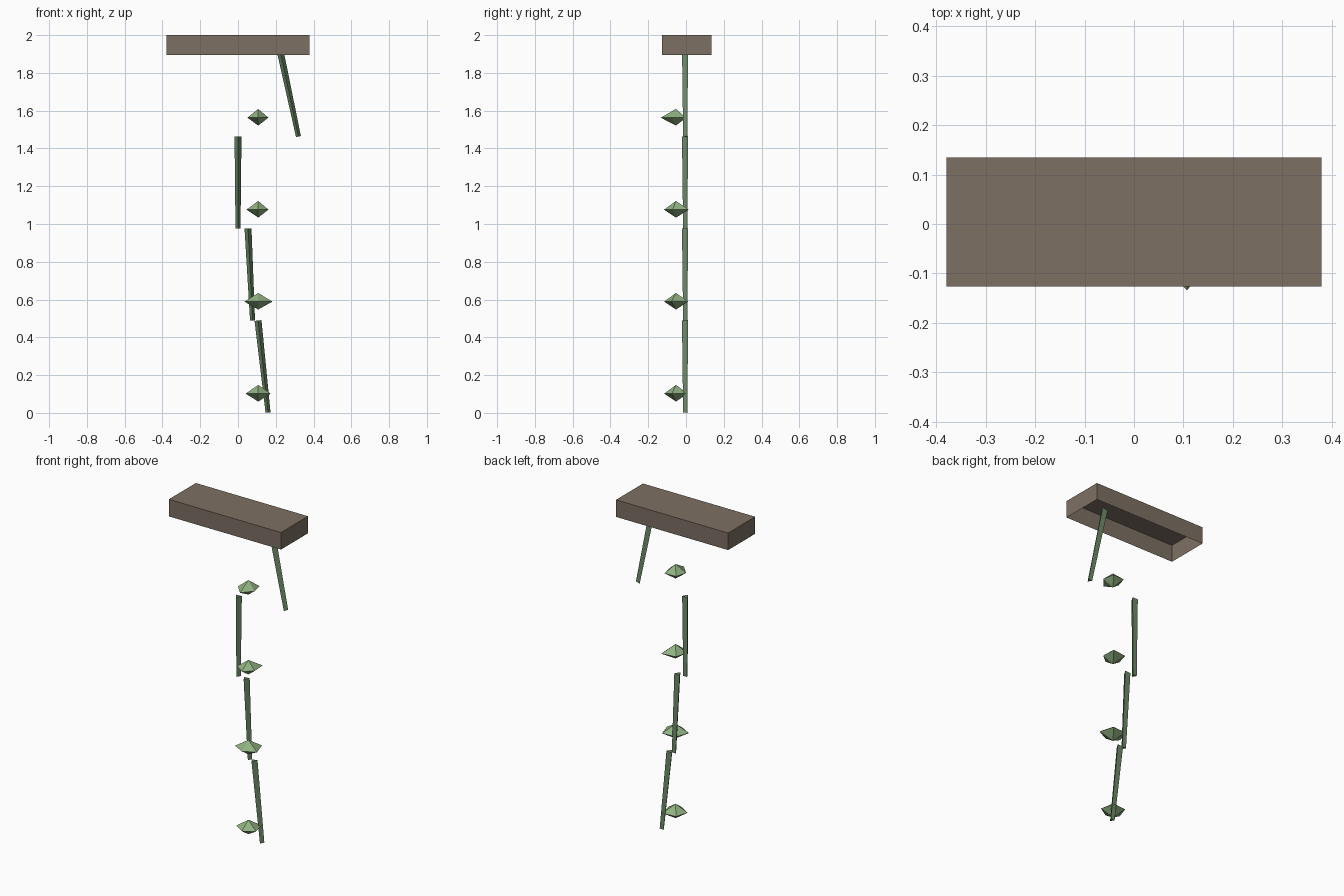
import bpy, bmesh, math
from mathutils import Matrix, Vector

if "Cube" in bpy.data.objects:
    bpy.data.objects.remove(bpy.data.objects["Cube"])


def material(name, rgb):
    m = bpy.data.materials.new(name)
    m.diffuse_color = (*rgb, 1)
    m.use_nodes = True
    m.node_tree.nodes["Principled BSDF"].inputs["Base Color"].default_value = m.diffuse_color
    return m


def finish(name, bm, mat):
    bmesh.ops.recalc_face_normals(bm, faces=bm.faces)
    me = bpy.data.meshes.new(name)
    bm.to_mesh(me)
    bm.free()
    me.materials.append(mat)
    ob = bpy.data.objects.new(name, me)
    bpy.context.collection.objects.link(ob)
    return ob


WOOD = material("bark_brown", (0.205, 0.163, 0.125))
STEM = material("stem_green", (0.156, 0.263, 0.141))
LEAF = material("leaf_green", (0.283, 0.445, 0.223))
PITCH = 0.487

# Ceiling block: a thin shell with no underside
bm = bmesh.new()
bmesh.ops.create_cube(bm, size=1, matrix=Matrix.Translation((0, 0.004, 1.948))
                      @ Matrix.Diagonal((0.757, 0.26, 0.104, 1)))
bm.faces.ensure_lookup_table()
under = min(bm.faces, key=lambda f: f.calc_center_median().z)
bmesh.ops.delete(bm, geom=[under], context='FACES_ONLY')
bm.normal_update()
finish("ceiling_block", bm, WOOD)


# Hanging stems: tapered three-sided rods, ridge facing the front
def stem(name, x_top, x_bottom, z_bottom):
    top = Vector((x_top, 0, z_bottom + PITCH))
    bottom = Vector((x_bottom, 0, z_bottom))
    axis = top - bottom
    tilt = Matrix.Rotation(math.atan2(axis.x, axis.z), 4, 'Y')
    bm = bmesh.new()
    rings = []
    for centre, r in ((bottom, 0.0153), (top, 0.0213)):
        rings.append([bm.verts.new(centre + tilt @ Vector(
            (r * math.sin(a), -r * math.cos(a), 0)))
            for a in (math.tau * i / 3 for i in range(3))])
    for i in range(3):
        j = (i + 1) % 3
        bm.faces.new((rings[0][i], rings[0][j], rings[1][j], rings[1][i]))
    for ring in rings:
        bm.faces.new(ring)
    finish(name, bm, STEM)


for i, (x_top, x_bottom) in enumerate(
        [(0.106, 0.159), (0.053, 0.077), (0.0, 0.0), (0.216, 0.32)]):
    stem(f"vine_stem_{i + 1}", x_top, x_bottom, 0.002 + i * PITCH)


# Leaf clusters: uneven five-sided double pyramids, first corner to the front
def leaf(name, z, radii):
    bm = bmesh.new()
    cx, cy = 0.107, -0.053
    ring = [bm.verts.new((cx + r * math.sin(math.tau * i / 5),
                          cy - r * math.cos(math.tau * i / 5), z))
            for i, r in enumerate(radii)]
    for dz in (0.046, -0.042):
        tip = bm.verts.new((cx, cy, z + dz))
        for i in range(5):
            bm.faces.new((ring[i], ring[(i + 1) % 5], tip))
    finish(name, bm, LEAF)


for i, radii in enumerate([
        (0.063, 0.070, 0.078, 0.070, 0.070),
        (0.063, 0.079, 0.080, 0.072, 0.077),
        (0.063, 0.057, 0.084, 0.070, 0.065),
        (0.081, 0.057, 0.066, 0.062, 0.060)]):
    leaf(f"leaf_cluster_{i + 1}", 0.102 + i * PITCH, radii)
